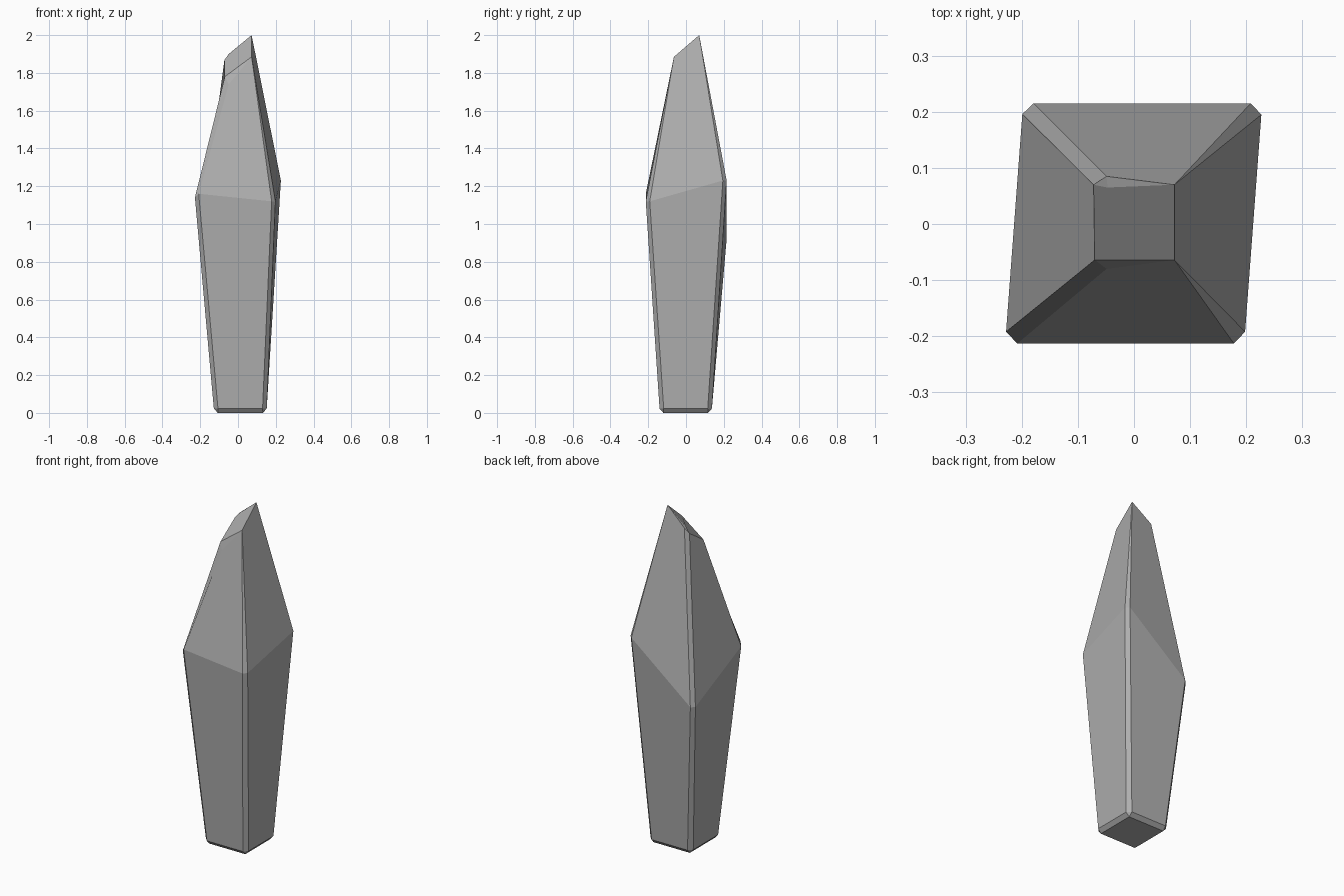
import bpy, bmesh

if "Cube" in bpy.data.objects:
    bpy.data.objects.remove(bpy.data.objects["Cube"])

bm = bmesh.new()

def ring(points):
    return [bm.verts.new(p) for p in points]

def loft(lower, upper):
    # join two closed rings; repeated vertices collapse quads into triangles
    n = len(lower)
    for i in range(n):
        j = (i + 1) % n
        quad = [lower[i], lower[j], upper[j], upper[i]]
        bm.faces.new(list(dict.fromkeys(quad)))

def chamfered(x0, x1, y0, y1, c, z):
    # chamfered rectangle, starting at the left side of the front left corner
    return [(x0, y0 + c, z), (x0 + c, y0, z), (x1 - c, y0, z), (x1, y0 + c, z),
            (x1, y1 - c, z), (x1 - c, y1, z), (x0 + c, y1, z), (x0, y1 - c, z)]

# Base: small bevel between the underside and the sides
fl, fr, br, bl = [bm.verts.new(p) for p in
                  [(-.107, -.12, 0), (.132, -.12, 0), (.132, .117, 0), (-.107, .117, 0)]]
base = [fl, fl, fr, fr, br, br, bl, bl]
bm.faces.new([bl, br, fr, fl])
foot = ring(chamfered(-.128, .152, -.14, .137, .022, .023))

# Widest ring, with each corner at its own height
waist = ring([(-.228, -.192, 1.14), (-.208, -.213, 1.16), (.178, -.213, 1.12), (.198, -.192, 1.12),
              (.227, .195, 1.23), (.208, .215, 1.23), (-.179, .215, .92), (-.199, .196, .92)])

# Slanted tip: right corners come to points, left corners stay bevelled
fla, flb, tfr, tbr, blb, bla = ring([
    (-.07, -.064, 1.78), (-.049, -.08, 1.74), (.072, -.064, 1.885),
    (.072, .07, 2.0), (-.049, .085, 1.9), (-.072, .07, 1.868)])
inner = bm.verts.new((-.047, .065, 1.897))
tip = [fla, flb, tfr, tfr, tbr, tbr, blb, bla]

loft(base, foot)
loft(foot, waist)
loft(waist, tip)
bm.faces.new([fla, flb, tfr])
bm.faces.new([fla, tfr, tbr, inner, bla])
bm.faces.new([inner, tbr, blb])
bm.faces.new([inner, blb, bla])
bmesh.ops.recalc_face_normals(bm, faces=bm.faces)

mesh = bpy.data.meshes.new("crystal_shard")
bm.to_mesh(mesh)
bm.free()

# Dark grey stone colour
stone = bpy.data.materials.new("dark_grey_stone")
stone.diffuse_color = (.43, .43, .43, 1)
stone.use_nodes = True
stone.node_tree.nodes["Principled BSDF"].inputs["Base Color"].default_value = stone.diffuse_color
mesh.materials.append(stone)

obj = bpy.data.objects.new("crystal_shard", mesh)
bpy.context.collection.objects.link(obj)
